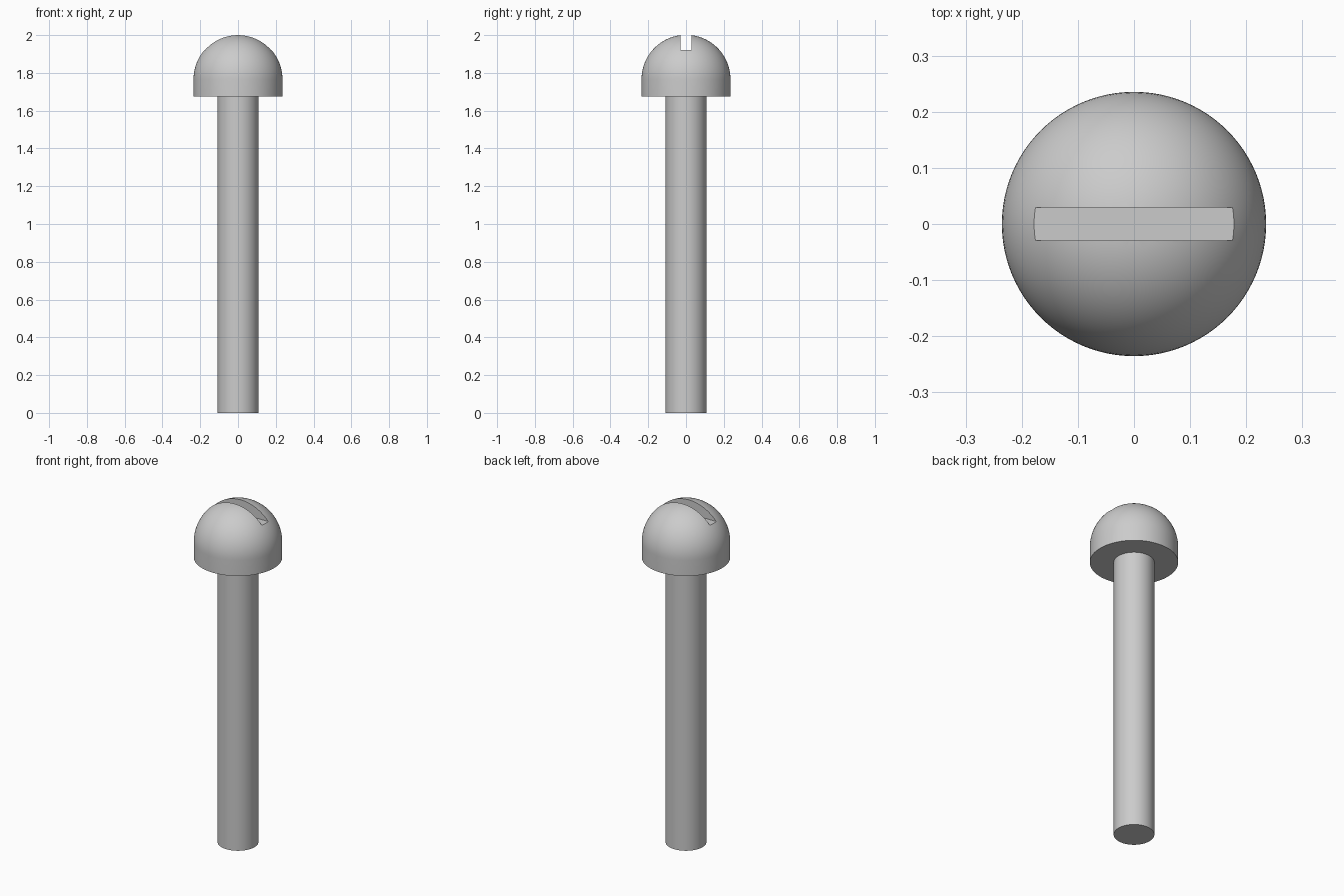
import bpy
import bmesh
from math import sin, cos, pi, radians

HEAD_R, SHAFT_R = 0.2355, 0.1085
HEAD_BASE, DOME_Z = 1.674, 1.766
SLOT_FLOOR, SLOT_W = 1.92, 0.059
SEGMENTS = 96

if "Cube" in bpy.data.objects:
    bpy.data.objects.remove(bpy.data.objects["Cube"], do_unlink=True)

steel = bpy.data.materials.new("grey_steel")
steel.use_nodes = True
grey = (0.6, 0.6, 0.6, 1)
steel.diffuse_color = grey
steel.node_tree.nodes["Principled BSDF"].inputs["Base Color"].default_value = grey


def add_object(name, bm):
    bmesh.ops.recalc_face_normals(bm, faces=bm.faces)
    mesh = bpy.data.meshes.new(name)
    bm.to_mesh(mesh)
    bm.free()
    mesh.materials.append(steel)
    obj = bpy.data.objects.new(name, mesh)
    bpy.context.collection.objects.link(obj)
    return obj


def lathe(name, profile):
    """Revolve (radius, z) points around the z axis."""
    bm = bmesh.new()
    verts = [bm.verts.new((r, 0, z)) for r, z in profile]
    edges = [bm.edges.new(pair) for pair in zip(verts, verts[1:])]
    bmesh.ops.spin(bm, geom=verts + edges, cent=(0, 0, 0), axis=(0, 0, 1),
                   angle=2 * pi, steps=SEGMENTS, use_duplicate=False)
    bmesh.ops.remove_doubles(bm, verts=bm.verts, dist=1e-5)
    return add_object(name, bm)


def activate(obj):
    bpy.ops.object.select_all(action="DESELECT")
    obj.select_set(True)
    bpy.context.view_layer.objects.active = obj


# Domed head with a short straight skirt
steps = 24
dome = [(HEAD_R * cos(a), DOME_Z + HEAD_R * sin(a))
        for a in (i * pi / 2 / steps for i in range(steps))]
head = lathe("head", [(0, HEAD_BASE), (HEAD_R, HEAD_BASE)] + dome
             + [(0, DOME_Z + HEAD_R)])

# Plain shaft, seated just inside the head
shaft = lathe("shaft", [(0, 0), (SHAFT_R, 0), (SHAFT_R, HEAD_BASE + 0.01),
                        (0, HEAD_BASE + 0.01)])

# Driver slot cut straight across the head along x
bm = bmesh.new()
bmesh.ops.create_cube(bm, size=1)
bmesh.ops.scale(bm, vec=(1, SLOT_W, 0.4), verts=bm.verts)
bmesh.ops.translate(bm, vec=(0, 0, SLOT_FLOOR + 0.2), verts=bm.verts)
cutter = add_object("slot_cutter", bm)
cutter.hide_render = True

slot = head.modifiers.new("slot", "BOOLEAN")
slot.operation = "DIFFERENCE"
slot.solver = "EXACT"
slot.object = cutter
activate(head)
bpy.ops.object.modifier_apply(modifier=slot.name)
bpy.data.objects.remove(cutter, do_unlink=True)

# Smooth round surfaces, crisp rims
for part in (head, shaft):
    activate(part)
    bpy.ops.object.shade_smooth_by_angle(angle=radians(30))
